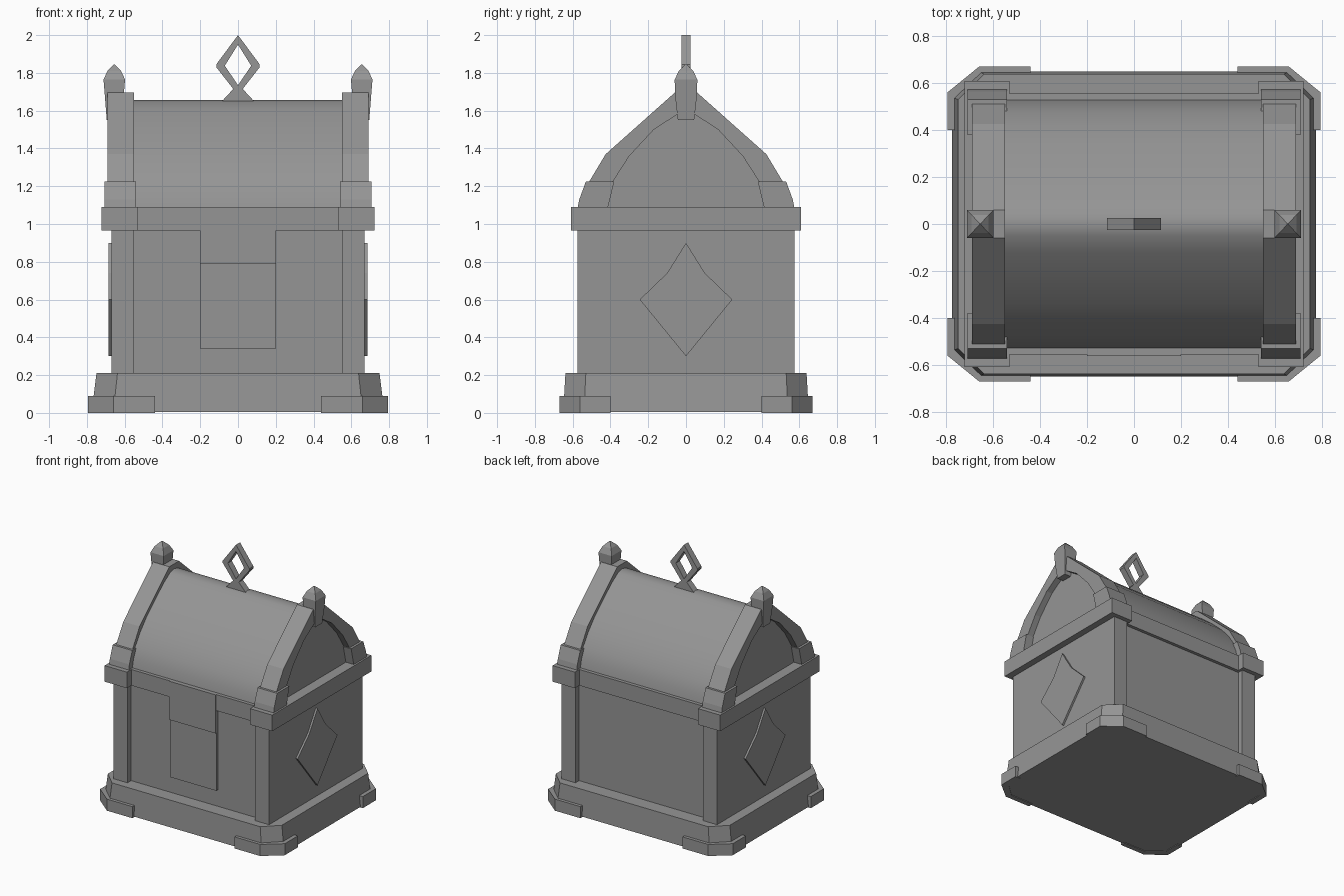
import bpy, bmesh, math

if "Cube" in bpy.data.objects:
    bpy.data.objects.remove(bpy.data.objects["Cube"])

# Dark stone-grey material shared by every part
grey = bpy.data.materials.new("dark_grey")
grey.diffuse_color = (0.3, 0.3, 0.3, 1)
grey.use_nodes = True
grey.node_tree.nodes["Principled BSDF"].inputs["Base Color"].default_value = grey.diffuse_color


def finish(bm, name, mirror=""):
    """Turn a bmesh into a coloured object, mirrored over the named axes."""
    bmesh.ops.recalc_face_normals(bm, faces=bm.faces)
    me = bpy.data.meshes.new(name)
    bm.to_mesh(me)
    bm.free()
    me.materials.append(grey)
    ob = bpy.data.objects.new(name, me)
    bpy.context.collection.objects.link(ob)
    if mirror:
        m = ob.modifiers.new("Mirror", "MIRROR")
        m.use_axis = [c in mirror for c in "xyz"]
        m.use_mirror_merge = False
    return ob


def prism(name, pts, axis, lo, hi, mirror="", top=(1, 1)):
    """Extrude a 2D outline along an axis; 'top' scales the far end."""
    def place(u, v, d):
        return {"x": (d, u, v), "y": (u, d, v), "z": (u, v, d)}[axis]
    bm = bmesh.new()
    a = [bm.verts.new(place(u, v, lo)) for u, v in pts]
    b = [bm.verts.new(place(u * top[0], v * top[1], hi)) for u, v in pts]
    bm.faces.new(a)
    bm.faces.new(b)
    for i in range(len(pts)):
        j = (i + 1) % len(pts)
        bm.faces.new((a[i], a[j], b[j], b[i]))
    return finish(bm, name, mirror)


def box(name, x, y, z, mirror=""):
    outline = [(x[0], y[0]), (x[1], y[0]), (x[1], y[1]), (x[0], y[1])]
    return prism(name, outline, "z", *z, mirror)


def both(half):
    """Complete a half outline (right to centre) with its mirror image."""
    return half + [(-u, v) for u, v in reversed(half) if u > 0]


# Plinth with chamfered corners, and corner feet
upper = both([(0.775, 0.54), (0.66, 0.65)])
prism("plinth", upper + [(-u, -v) for u, v in upper], "z", 0.005, 0.21, top=(0.967, 0.982))
prism("corner_foot", [(0.44, 0.63), (0.64, 0.63), (0.75, 0.53), (0.75, 0.40), (0.795, 0.40),
                      (0.795, 0.56), (0.66, 0.67), (0.44, 0.67)], "z", 0, 0.09, "xy")

# Body and corner posts
box("body", (-0.67, 0.67), (-0.53, 0.53), (0.2, 1.0))
box("corner_post", (0.55, 0.67), (0.5, 0.575), (0.2, 0.98), "xy")

# Rim band: recessed front and back, full-depth square ends
box("rim_band", (-0.6, 0.6), (-0.555, 0.555), (0.965, 1.09))
box("rim_end", (0.53, 0.722), (-0.61, 0.61), (0.965, 1.09), "x")

# Latch plates
box("latch_upper", (-0.2, 0.2), (-0.562, -0.5), (0.79, 1.09))
box("latch_lower", (-0.2, 0.2), (-0.553, -0.5), (0.34, 0.79))

# Pointed diamonds on the sides
prism("side_diamond", both([(0, 0.3), (0.245, 0.6), (0.1, 0.74), (0, 0.9)]),
      "x", 0.66, 0.685, "x")

# Barrel lid with smooth surface
lid = prism("lid", both([(0.53, 1.08), (0.515, 1.15), (0.48, 1.23), (0.42, 1.32), (0.34, 1.41),
                         (0.23, 1.51), (0.12, 1.60), (0.05, 1.645), (0, 1.657)]),
            "x", -0.64, 0.64)
bpy.context.view_layer.objects.active = lid
lid.select_set(True)
bpy.ops.object.shade_smooth_by_angle(angle=math.radians(35))

# End arches and the brackets at their feet
outer = both([(0.555, 1.08), (0.515, 1.22), (0.425, 1.37), (0.06, 1.695)])
inner = both([(0.42, 1.08), (0.39, 1.22), (0.30, 1.36), (0.17, 1.50), (0, 1.61)])
prism("end_arch", outer + inner[::-1], "x", 0.55, 0.69, "x")
prism("arch_bracket", [(0.415, 1.08), (0.575, 1.08), (0.565, 1.13), (0.53, 1.225), (0.38, 1.225)],
      "x", 0.54, 0.708, "xy")

# Faceted finials lofted through square rings
bm = bmesh.new()
rings = []
for z, rx, ry in [(1.55, 0.04, 0.043), (1.68, 0.05, 0.058), (1.765, 0.057, 0.06),
                  (1.81, 0.036, 0.038), (1.845, 0.003, 0.003)]:
    rings.append([bm.verts.new((0.655 + sx * rx, sy * ry, z))
                  for sx, sy in ((-1, -1), (1, -1), (1, 1), (-1, 1))])
for lo, hi in zip(rings, rings[1:]):
    for i in range(4):
        bm.faces.new((lo[i], lo[(i + 1) % 4], hi[(i + 1) % 4], hi[i]))
bm.faces.new(rings[0])
bm.faces.new(rings[-1])
finish(bm, "finial", "x")

# Diamond-shaped loop on the ridge
prism("top_loop", [(0, 2.0), (0.115, 1.845), (0.115, 1.83), (0.025, 1.715), (0.085, 1.65),
                   (0, 1.65), (0, 1.735), (0.07, 1.838), (0, 1.95)], "y", -0.025, 0.025, "x")
